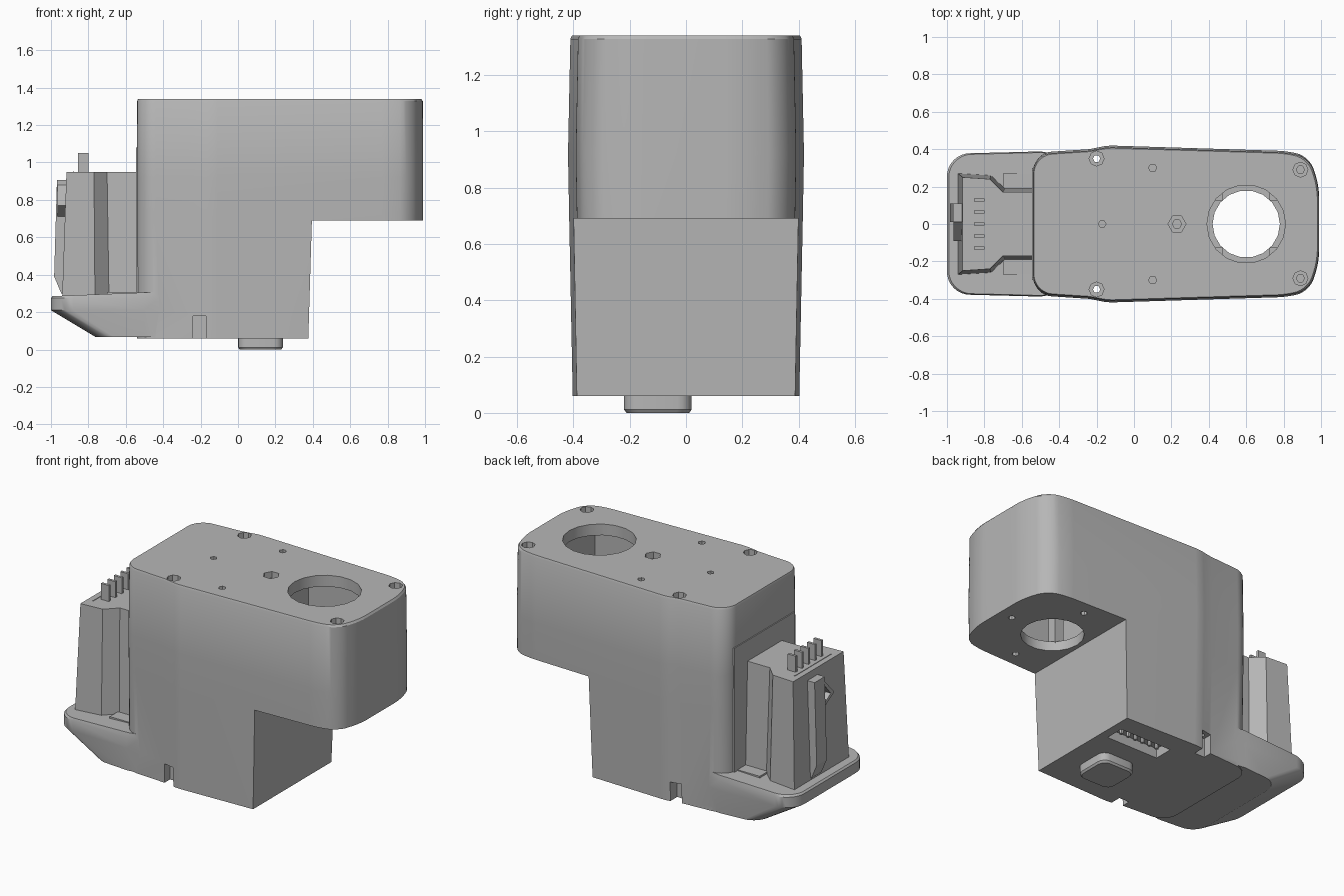
import bpy, bmesh, math
from mathutils import Vector

if "Cube" in bpy.data.objects:
    bpy.data.objects.remove(bpy.data.objects["Cube"], do_unlink=True)

grey = bpy.data.materials.new("neutral_grey")
grey.use_nodes = True
COLOR = (0.47, 0.47, 0.47, 1)
grey.diffuse_color = COLOR
grey.node_tree.nodes["Principled BSDF"].inputs["Base Color"].default_value = COLOR


def outline(half, steps=8):
    """Mirrored closed plan outline from (x, y, corner radius) points on the +y side."""
    pts = half + [(x, -y, r) for x, y, r in reversed(half)]
    out = []
    for i, (x, y, r) in enumerate(pts):
        p = Vector((x, y))
        if r == 0:
            out.append(p)
            continue
        a = p + (Vector(pts[i - 1][:2]) - p).normalized() * r
        b = p + (Vector(pts[(i + 1) % len(pts)][:2]) - p).normalized() * r
        for k in range(steps + 1):
            t = k / steps
            w = [(1 - t) ** 2, 1.414 * t * (1 - t), t * t]
            out.append((a * w[0] + p * w[1] + b * w[2]) / sum(w))
    return out


def make(name, bm):
    bmesh.ops.recalc_face_normals(bm, faces=bm.faces)
    mesh = bpy.data.meshes.new(name)
    bm.to_mesh(mesh)
    bm.free()
    mesh.materials.append(grey)
    ob = bpy.data.objects.new(name, mesh)
    bpy.context.collection.objects.link(ob)
    return ob


def loft(name, rings):
    """Skin a stack of equal-length rings of 3D points and cap both ends."""
    bm = bmesh.new()
    rows = [[bm.verts.new(p) for p in ring] for ring in rings]
    n = len(rows[0])
    for low, high in zip(rows, rows[1:]):
        for i in range(n):
            j = (i + 1) % n
            bm.faces.new((low[i], low[j], high[j], high[i]))
    bm.faces.new(rows[0])
    bm.faces.new(rows[-1])
    return make(name, bm)


def level(points, z, sx=1, sy=1):
    return [(p[0] * sx, p[1] * sy, z) for p in points]


def box(name, x, y, z):
    plan = [(x[0], y[0]), (x[1], y[0]), (x[1], y[1]), (x[0], y[1])]
    return loft(name, [level(plan, z[0]), level(plan, z[1])])


def tube(name, x, y, r, z, sides):
    plan = [(x + r * math.cos(math.tau * i / sides), y + r * math.sin(math.tau * i / sides))
            for i in range(sides)]
    return loft(name, [level(plan, z[0]), level(plan, z[1])])


def prism_y(name, profile, y):
    return loft(name, [[(px, yy, pz) for px, pz in profile] for yy in y])


def boolean(target, tool, operation="DIFFERENCE"):
    tool.hide_render = True
    mod = target.modifiers.new("cut", "BOOLEAN")
    mod.operation, mod.solver, mod.object = operation, "EXACT", tool
    bpy.ops.object.select_all(action="DESELECT")
    bpy.context.view_layer.objects.active = target
    target.select_set(True)
    bpy.ops.object.modifier_apply(modifier=mod.name)
    bpy.data.objects.remove(tool, do_unlink=True)


# Main housing, with the space under the overhang removed
plan = outline([(-0.54, 0.38, 0.1), (-0.24, 0.4, 0), (-0.14, 0.42, 0.03),
                (0.82, 0.39, 0.05), (0.94, 0.36, 0.07), (0.99, 0.2, 0.06)])
body = loft("housing", [level(plan, 0.06, 1, 0.96), level(plan, 0.69, 1, 0.99),
                        level(plan, 0.92), level(plan, 1.328, 0.998, 0.98),
                        level(plan, 1.34, 0.99, 0.967)])
boolean(body, prism_y("overhang_cutter",
                      [(0.374, 0), (1.2, 0), (1.2, 0.69), (0.395, 0.69)], (-1, 1)))

# Foot with sloping underside
foot_top = outline([(-1, 0.375, 0.12), (-0.5, 0.388, 0), (-0.2, 0.34, 0)])
foot_low = outline([(-0.76, 0.36, 0.1), (-0.5, 0.38, 0), (-0.2, 0.33, 0)])
foot = loft("foot", [level(foot_low, 0.066), level(foot_top, 0.21), level(foot_top, 0.275),
                     [(x, y, 0.285 + 0.04 * (x + 1)) for x, y in
                      [(p.x * 0.99, p.y * 0.985) for p in foot_top]]])
boolean(body, foot, "UNION")

# Hollow nozzle chamber and its two openings
boolean(body, box("chamber_cutter", (0.3, 0.82), (-0.27, 0.27), (0.75, 1.27)))
boolean(body, tube("top_opening_cutter", 0.6, 0, 0.21, (1.2, 1.5), 18))
boolean(body, tube("bottom_opening_cutter", 0.6, 0, 0.18, (0.6, 0.9), 18))

# Screw holes, small pilot holes and side notches
for side in (-1, 1):
    boolean(body, tube("rear_screw_hole", -0.2, side * 0.35, 0.02, (0.1, 1.4), 6))
    boolean(body, box("side_notch", (-0.24, -0.17), sorted((side * 0.33, side * 0.6)), (0, 0.18)))
    boolean(body, tube("front_screw_hole", 0.89, side * 0.29, 0.022, (1.2, 1.4), 6))
    for x, y in ((-0.2, 0.35), (0.89, 0.29)):
        boolean(body, tube("counterbore", x, side * y, 0.04, (1.3, 1.4), 8))
    boolean(body, tube("pilot_hole", 0.1, side * 0.3, 0.022, (1.29, 1.4), 6))
    boolean(body, tube("underside_hole", 0.62, side * 0.3, 0.02, (0.6, 0.74), 8))
boolean(body, tube("underside_hole", 0.9, 0, 0.02, (0.6, 0.74), 8))
boolean(body, tube("pilot_hole", -0.17, 0, 0.02, (1.29, 1.4), 6))
boolean(body, tube("centre_counterbore", 0.23, 0, 0.048, (1.3, 1.4), 6))
boolean(body, tube("centre_hole", 0.23, 0, 0.025, (1.24, 1.35), 6))

# Underside socket with a row of pins
boolean(body, box("socket_cutter", (-0.04, 0.32), (0.15, 0.27), (0, 0.12)))
for i in range(6):
    tube("socket_pin", 0.01 + i * 0.052, 0.21, 0.012, (0.075, 0.13), 6)

# Chamber claws around the lower opening
for i in range(4):
    a = math.tau * (i + 0.5) / 4
    x, y = 0.6 + 0.22 * math.cos(a), 0.22 * math.sin(a)
    box("chamber_claw", (x - 0.03, x + 0.03), (y - 0.03, y + 0.03), (0.74, 1.0))

# Rounded pad under the body
pad = [(p.x + 0.12, p.y - 0.1) for p in outline([(-0.12, 0.12, 0.05), (0.12, 0.12, 0.05)], 4)]
pad_low = [(0.12 + (x - 0.12) * 0.93, -0.1 + (y + 0.1) * 0.93) for x, y in pad]
pad_ob = loft("underside_pad", [level(pad_low, 0), level(pad, 0.012), level(pad, 0.08)])

# Shallow panel on the rear wall
box("rear_panel", (-0.546, -0.5), (-0.3, 0.3), (0.29, 1.08))

# Stepped connector block, tapering upward
low = outline([(-0.94, 0.27, 0), (-0.765, 0.26, 0), (-0.69, 0.19, 0), (-0.5, 0.19, 0)])
high = outline([(-0.917, 0.25, 0), (-0.77, 0.24, 0), (-0.7, 0.17, 0), (-0.5, 0.17, 0)])
loft("connector_block", [level(low, 0.28), level(high, 0.95)])
box("connector_plinth", (-0.7, -0.5), (-0.27, 0.27), (0.27, 0.308))
box("connector_ridge", (-0.882, -0.876), (-0.18, 0.18), (0.94, 0.953))

# Contact blades
for i in range(5):
    y = (i - 2) * 0.064
    box("contact_blade", (-0.855, -0.8), (y - 0.008, y + 0.008), (0.94, 1.05))

# Release latch: upright bar and a triangular hook with an opening
prism_y("latch_bar", [(-0.93, 0.3), (-0.945, 0.3), (-0.983, 0.39), (-0.968, 0.905),
                      (-0.91, 0.905)], (0.01, 0.11))
hook = [(0.03, 0.9), (-0.09, 0.77), (0.03, 0.7)]
hole = [(0.01, 0.85), (-0.055, 0.775), (0.01, 0.735)]
hook_ob = loft("latch_hook", [[(x, y, z) for y, z in hook] for x in (-0.965, -0.9)])
boolean(hook_ob, loft("hook_cutter", [[(x, y, z) for y, z in hole] for x in (-1, -0.93)]))

# Smooth the rounded shells while keeping crisp edges
bpy.ops.object.select_all(action="DESELECT")
for ob in (body, pad_ob):
    ob.select_set(True)
bpy.context.view_layer.objects.active = body
bpy.ops.object.shade_smooth_by_angle(angle=math.radians(30))
